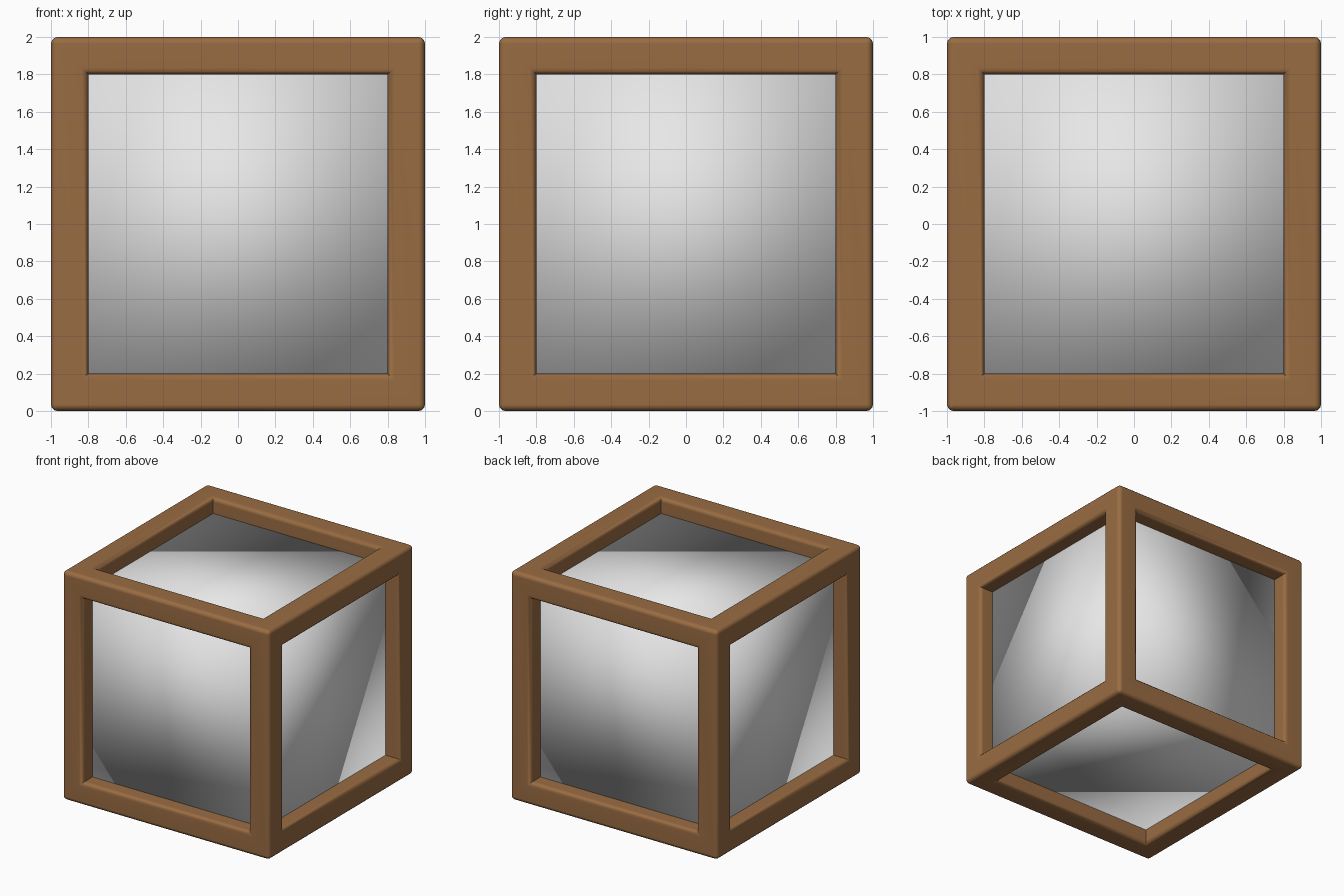
import bpy
import bmesh
import math
from mathutils import Matrix

default = bpy.data.objects.get("Cube")
if default:
    bpy.data.objects.remove(default, do_unlink=True)

BAR = 0.2          # width of the frame bars
RECESS = 0.17      # depth of the frame openings
PANEL_HALF = 0.865 # half size of the inner block
BEVEL = 0.035


def make_material(name, rgb):
    mat = bpy.data.materials.new(name)
    mat.use_nodes = True
    mat.diffuse_color = (*rgb, 1)
    mat.node_tree.nodes["Principled BSDF"].inputs["Base Color"].default_value = (*rgb, 1)
    return mat


def make_object(name, bm, mat):
    bmesh.ops.recalc_face_normals(bm, faces=bm.faces[:])
    mesh = bpy.data.meshes.new(name)
    bm.to_mesh(mesh)
    bm.free()
    mesh.materials.append(mat)
    mesh.shade_smooth()
    obj = bpy.data.objects.new(name, mesh)
    bpy.context.collection.objects.link(obj)
    return obj


def cube(size):
    bm = bmesh.new()
    bmesh.ops.create_cube(bm, size=size, matrix=Matrix.Translation((0, 0, 1)))
    return bm


wood = make_material("brown wood", (0.32, 0.15, 0.055))
pale = make_material("pale grey", (0.8, 0.8, 0.8))

# Frame: a cube with a square opening sunk into every side
bm = cube(2)
sides = bm.faces[:]
bmesh.ops.inset_individual(bm, faces=sides, thickness=BAR, use_even_offset=True)
for side in sides:
    normal = side.normal.copy()
    floor = bmesh.ops.extrude_discrete_faces(bm, faces=[side])["faces"][0]
    bmesh.ops.translate(bm, verts=floor.verts[:], vec=-normal * RECESS)
    bmesh.ops.delete(bm, geom=[floor], context='FACES')

# Round only the outward edges of the bars
bm.normal_update()
outer = [e for e in bm.edges if e.is_manifold and e.calc_face_angle_signed() > 1]
bmesh.ops.bevel(bm, geom=outer, offset=BEVEL, segments=3, profile=0.5,
                affect='EDGES', clamp_overlap=True)
frame = make_object("wooden_frame", bm, wood)

# Keep recess corners sharp and the wide bar faces flat
bpy.context.view_layer.objects.active = frame
frame.select_set(True)
bpy.ops.object.shade_smooth_by_angle(angle=math.radians(50))
weighted = frame.modifiers.new("Flat bar faces", 'WEIGHTED_NORMAL')
weighted.keep_sharp = True
frame.select_set(False)

# Inner block: softly shaded across its corners
make_object("inner_block", cube(2 * PANEL_HALF), pale)
